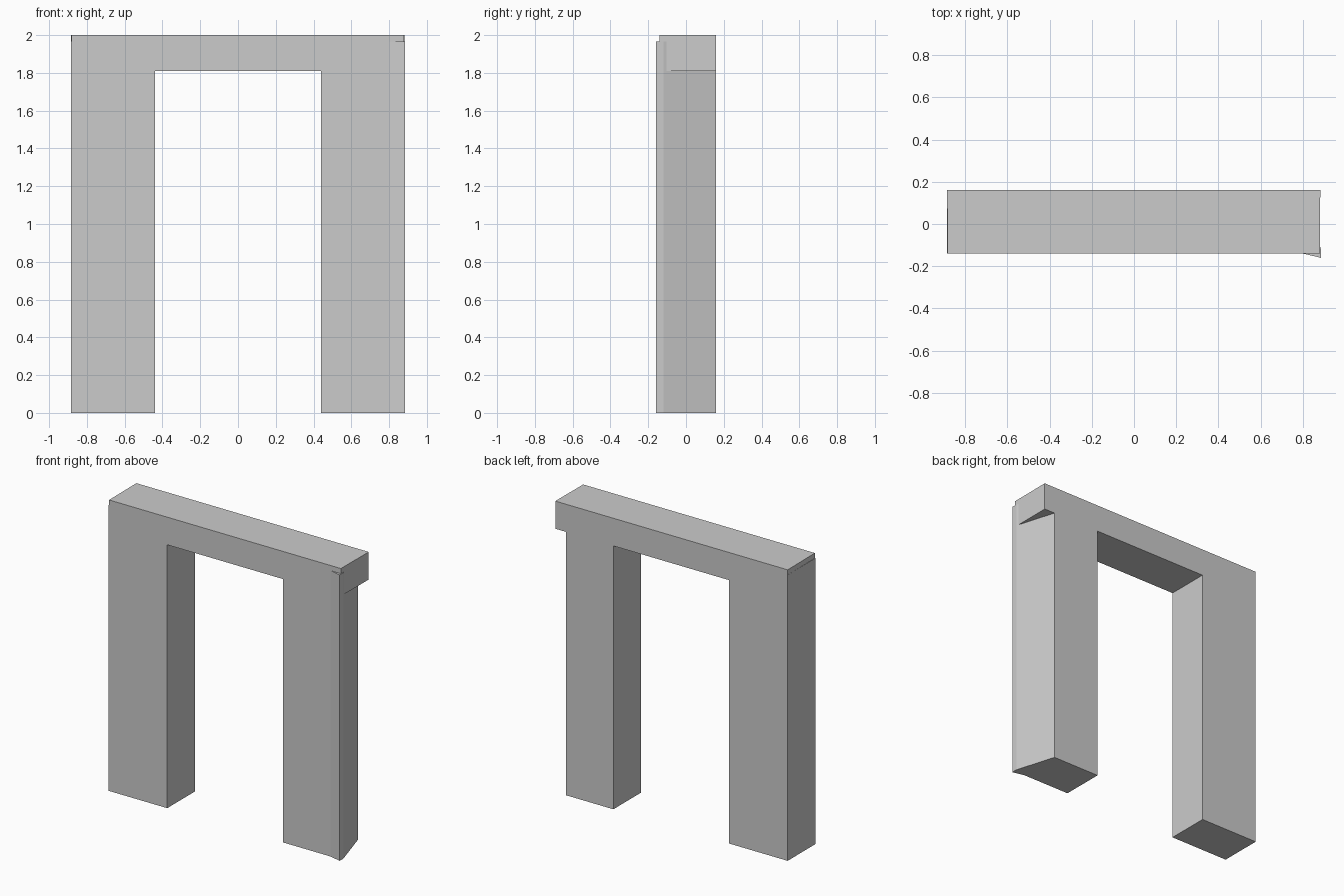
import bpy
import bmesh

if "Cube" in bpy.data.objects:
    bpy.data.objects.remove(bpy.data.objects["Cube"])


def prism(name, outline, z0, z1):
    """Extrude a counter-clockwise plan outline from z0 up to z1."""
    bm = bmesh.new()
    base = bm.faces.new([bm.verts.new((x, y, z0)) for x, y in outline])
    ext = bmesh.ops.extrude_face_region(bm, geom=[base], use_keep_orig=True)
    verts = [g for g in ext["geom"] if isinstance(g, bmesh.types.BMVert)]
    bmesh.ops.translate(bm, verts=verts, vec=(0, 0, z1 - z0))
    bmesh.ops.recalc_face_normals(bm, faces=bm.faces[:])
    mesh = bpy.data.meshes.new(name)
    bm.to_mesh(mesh)
    bm.free()
    obj = bpy.data.objects.new(name, mesh)
    bpy.context.collection.objects.link(obj)
    return obj


FRONT, BACK = -0.14, 0.16
LEG_TOP = 1.965

# Lintel across the top, its ends very slightly skewed
frame = prism("door_frame", [(-0.882, FRONT), (0.88, FRONT),
                             (0.882, BACK), (-0.885, BACK)], 1.81, 2.0)

# Plain left leg
left_leg = prism("left_leg", [(-0.885, FRONT), (-0.44, FRONT),
                              (-0.44, BACK), (-0.885, BACK)], 0, LEG_TOP)

# Right leg with a flared front corner and a slanted outer side
right_leg = prism("right_leg", [(0.44, FRONT), (0.80, FRONT), (0.885, -0.16),
                                (0.885, -0.12), (0.80, BACK), (0.44, BACK)],
                  0, LEG_TOP)

# Join the legs and lintel into one clean shell
bpy.context.view_layer.objects.active = frame
for leg in (left_leg, right_leg):
    mod = frame.modifiers.new("union_" + leg.name, "BOOLEAN")
    mod.operation = "UNION"
    mod.solver = "EXACT"
    mod.object = leg
    bpy.ops.object.modifier_apply(modifier=mod.name)
    bpy.data.objects.remove(leg)
